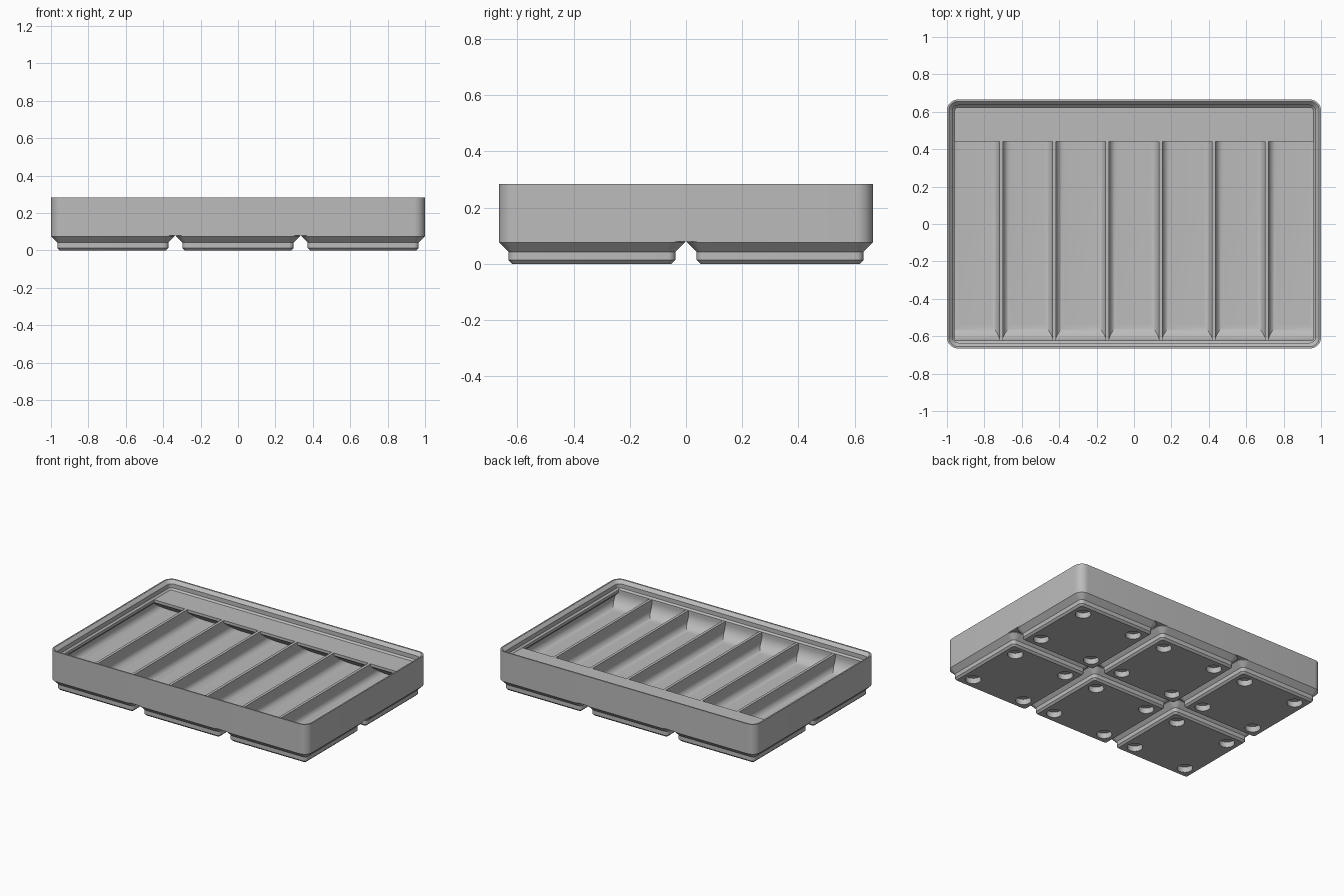
import bpy, bmesh
from math import sin, cos, pi, tan, radians

if "Cube" in bpy.data.objects:
    bpy.data.objects.remove(bpy.data.objects["Cube"], do_unlink=True)

S = 2 / 125.5            # millimetres to scene units
HX, HY = 62.75, 41.75    # half size of the tray
FLOOR, DECK, TOP = 7.0, 14.0, 17.85
PITCH = 42.0             # spacing of the feet

grey = bpy.data.materials.new("plain grey")
grey.use_nodes = True
grey.diffuse_color = (0.5, 0.5, 0.5, 1)
grey.node_tree.nodes["Principled BSDF"].inputs["Base Color"].default_value = (0.5, 0.5, 0.5, 1)


def solid(name, rings):
    """Closed solid skinned through rings of points, capped at both ends."""
    bm = bmesh.new()
    loops = [[bm.verts.new([c * S for c in p]) for p in ring] for ring in rings]
    n = len(loops[0])
    for low, high in zip(loops, loops[1:]):
        for i in range(n):
            j = (i + 1) % n
            bm.faces.new((low[i], low[j], high[j], high[i]))
    bm.faces.new(loops[0])
    bm.faces.new(loops[-1])
    bmesh.ops.recalc_face_normals(bm, faces=bm.faces)
    mesh = bpy.data.meshes.new(name)
    bm.to_mesh(mesh)
    bm.free()
    mesh.materials.append(grey)
    ob = bpy.data.objects.new(name, mesh)
    bpy.context.collection.objects.link(ob)
    return ob


def arc(cx, cy, r, start, end, steps=8):
    angles = [radians(start + (end - start) * i / steps) for i in range(steps + 1)]
    return [(cx + r * cos(a), cy + r * sin(a)) for a in angles]


def rounded(z, hx, hy, r):
    pts = []
    for k, (sx, sy) in enumerate([(1, 1), (-1, 1), (-1, -1), (1, -1)]):
        pts += arc(sx * (hx - r), sy * (hy - r), r, 90 * k, 90 * k + 90)
    return [(x, y, z) for x, y in pts]


def activate(ob):
    bpy.ops.object.select_all(action='DESELECT')
    ob.select_set(True)
    bpy.context.view_layer.objects.active = ob


def boolean(ob, cutter, operation='DIFFERENCE'):
    mod = ob.modifiers.new("cut", 'BOOLEAN')
    mod.operation, mod.solver, mod.object = operation, 'EXACT', cutter
    activate(ob)
    bpy.ops.object.modifier_apply(modifier=mod.name)
    bpy.data.objects.remove(cutter, do_unlink=True)


def smooth(ob):
    activate(ob)
    bpy.ops.object.shade_smooth_by_angle(angle=radians(30))


# Tray body with the stepped stacking lip cut into its top
tray = solid("tray", [rounded(z, HX, HY, 3.75) for z in (5, TOP)])
lip = [(DECK, 2.6), (14.7, 1.9), (16.5, 1.9), (TOP - 0.05, 0.6), (TOP + 1, 0.6)]
boolean(tray, solid("lip_cutter", [rounded(z, HX - d, HY - d, 3.75 - d) for z, d in lip]))

# Long section of a compartment: front scoop, floor, sloped underside of the label shelf
SCOOP, FRONT, SHELF, OPEN = 5.5, -39.15, 27.6, DECK + 0.3
edge = DECK - 1.2
side = [(FRONT, OPEN)]
side += arc(FRONT + SCOOP, FLOOR + SCOOP, SCOOP, 180, 270, 12)
side += [(SHELF + (edge - FLOOR) / tan(radians(36)), FLOOR), (SHELF, edge), (SHELF, OPEN)]

# Seven compartments; the outer ones run beneath the lip
COUNT, WALL, GAP = 7, 0.95, 1.2
inner = HX - WALL
width = (2 * inner - (COUNT - 1) * GAP) / COUNT
R = 2.8
for i in range(COUNT):
    x0 = -inner + i * (width + GAP)
    x1 = x0 + width
    left = 1.65 if i == 0 else 0
    right = 1.65 if i == COUNT - 1 else 0
    cross = [(x0 + left, OPEN), (x0 + left, edge)]
    if left:
        cross.append((x0, edge - left))
    cross += arc(x0 + R, FLOOR + R, R, 180, 270) + arc(x1 - R, FLOOR + R, R, 270, 360)
    if right:
        cross.append((x1, edge - right))
    cross += [(x1 - right, edge), (x1 - right, OPEN)]
    cutter = solid("compartment_cutter", [[(x, y, z) for x, z in cross] for y in (-45, 45)])
    long_shape = solid("long_cutter", [[(x, y, z) for y, z in side] for x in (x0 - 1, x1 + 1)])
    boolean(cutter, long_shape, 'INTERSECT')
    boolean(tray, cutter)
smooth(tray)

# Stepped foot with four round magnet pockets
steps = [(0, 17.8, 0.8), (0.8, 18.6, 1.6), (2.6, 18.6, 1.6), (4.75, 20.75, 3.75), (5, 20.75, 3.75)]
foot = solid("foot", [rounded(z, h, h, r) for z, h, r in steps])
for sx in (-13, 13):
    for sy in (-13, 13):
        ring = arc(sx, sy, 3.1, 0, 360, 32)[:-1]
        boolean(foot, solid("pocket_cutter", [[(x, y, z) for x, y in ring] for z in (-1, 2.4)]))
smooth(foot)

# Grid of three by two feet
for i in range(3):
    for j in range(2):
        ob = foot if i == j == 0 else foot.copy()
        if ob is not foot:
            bpy.context.collection.objects.link(ob)
        ob.name = f"foot_{('right', 'middle', 'left')[i]}_{('front', 'back')[j]}"
        ob.location = ((i - 1) * PITCH * S, (j - 0.5) * PITCH * S, 0)
